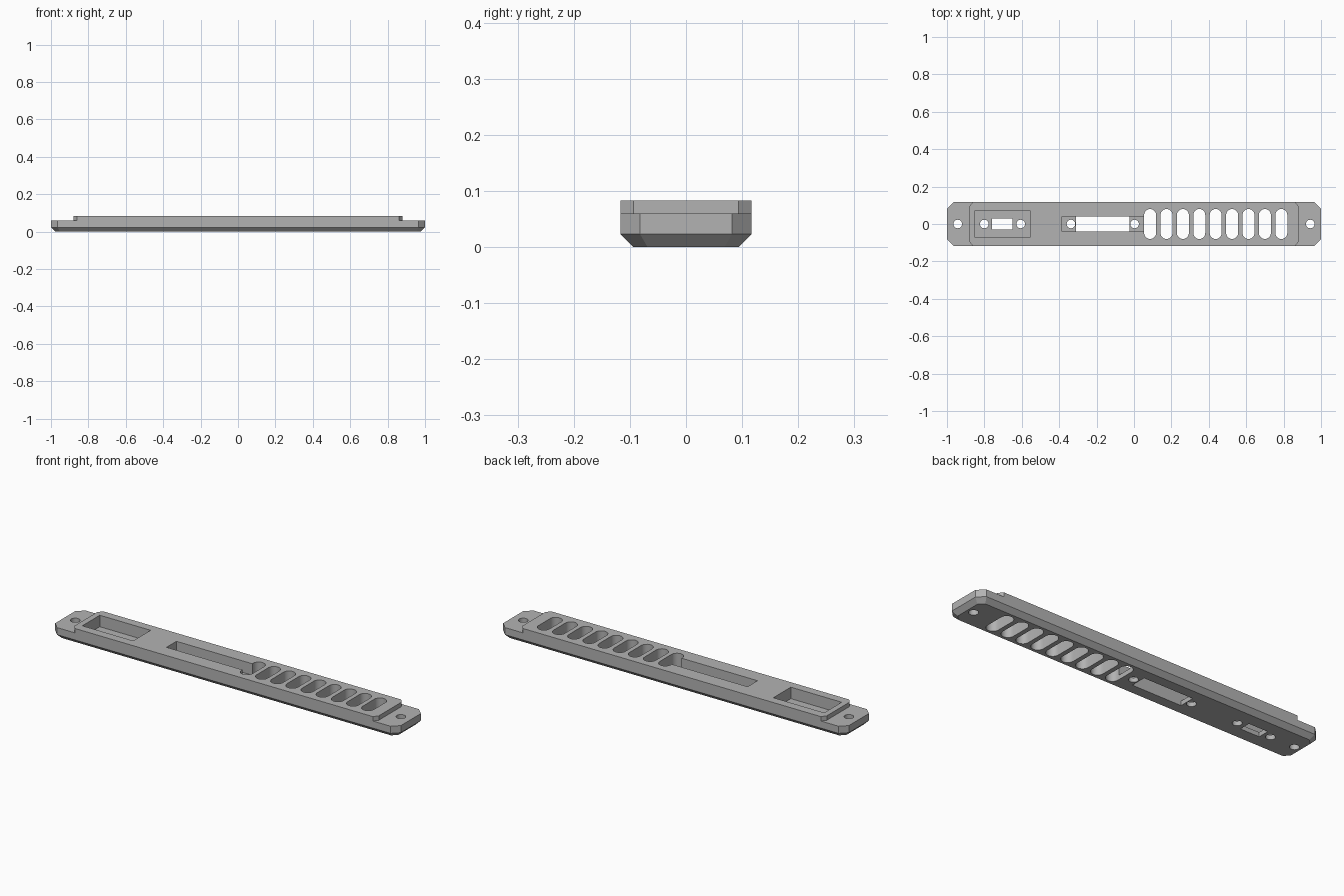
import bpy, bmesh, math

cube = bpy.data.objects.get("Cube")
if cube:
    bpy.data.objects.remove(cube, do_unlink=True)

TOP, STEP, FLOOR = 0.083, 0.06, 0.023

gray = bpy.data.materials.new("light gray")
gray.use_nodes = True
color = (0.45, 0.45, 0.45, 1)
gray.diffuse_color = color
gray.node_tree.nodes["Principled BSDF"].inputs["Base Color"].default_value = color


def loft(name, rings):
    """Closed solid from stacked rings, each (outline points, z)."""
    bm = bmesh.new()
    loops = [[bm.verts.new((x, y, z)) for x, y in pts] for pts, z in rings]
    n = len(loops[0])
    for low, high in zip(loops, loops[1:]):
        for i in range(n):
            j = (i + 1) % n
            bm.faces.new((low[i], low[j], high[j], high[i]))
    bm.faces.new(loops[0][::-1])
    bm.faces.new(loops[-1])
    bmesh.ops.recalc_face_normals(bm, faces=bm.faces)
    mesh = bpy.data.meshes.new(name)
    bm.to_mesh(mesh)
    bm.free()
    mesh.materials.append(gray)
    obj = bpy.data.objects.new(name, mesh)
    bpy.context.collection.objects.link(obj)
    return obj


def octagon(hx, hy, cx, cy):
    """Rectangle outline with cut corners."""
    quarter = [(hx, hy - cy), (hx - cx, hy)]
    pts = quarter + [(-x, y) for x, y in quarter[::-1]]
    return pts + [(-x, -y) for x, y in pts]


def box(x0, x1, hy, z0, z1):
    pts = [(x0, -hy), (x1, -hy), (x1, hy), (x0, hy)]
    return loft("pocket_cutter", [(pts, z0), (pts, z1)])


def slot(cx, radius, half_length, steps=12):
    """Through cutter: a rounded slot along y, or a round hole."""
    straight = half_length - radius
    pts = []
    for side in (1, -1):
        for i in range(steps + (straight > 0)):
            a = math.pi * i / steps
            pts.append((cx + side * radius * math.cos(a),
                        side * (straight + radius * math.sin(a))))
    return loft("slot_cutter", [(pts, -0.05), (pts, 0.15)])


def combine(target, other, operation):
    """Apply a boolean and remove the helper."""
    mod = target.modifiers.new("combine", "BOOLEAN")
    mod.operation, mod.solver, mod.object = operation, "EXACT", other
    bpy.context.view_layer.update()
    deps = bpy.context.evaluated_depsgraph_get()
    mesh = bpy.data.meshes.new_from_object(target.evaluated_get(deps))
    target.modifiers.clear()
    target.data = mesh
    bpy.data.objects.remove(other, do_unlink=True)


# Base plate with cut corners and a chamfered underside
wide = octagon(1, 0.117, 0.035, 0.035)
narrow = octagon(0.977, 0.094, 0.0255, 0.0255)
body = loft("mounting_plate", [(narrow, 0), (wide, FLOOR), (wide, STEP)])

# Raised deck between the two mounting ears
deck = octagon(0.88, 0.117, 0.018, 0.023)
combine(body, loft("raised_deck", [(deck, 0.04), (deck, TOP)]), "UNION")

# Small connector recess and its window
combine(body, box(-0.85, -0.556, 0.072, FLOOR, 0.15), "DIFFERENCE")
combine(body, box(-0.76, -0.65, 0.03, -0.05, 0.15), "DIFFERENCE")

# Long recess and its window
combine(body, box(-0.385, 0.056, 0.041, FLOOR, 0.15), "DIFFERENCE")
combine(body, box(-0.31, -0.025, 0.041, -0.05, 0.15), "DIFFERENCE")

# Screw holes
for x in (-0.942, -0.801, -0.606, -0.337, 0.003, 0.942):
    combine(body, slot(x, 0.023, 0.023), "DIFFERENCE")

# Row of ventilation slots
for i in range(9):
    combine(body, slot(0.086 + 0.0877 * i, 0.032, 0.08), "DIFFERENCE")

# Smooth the round walls, keep every edge sharp
bpy.ops.object.select_all(action="DESELECT")
body.select_set(True)
bpy.context.view_layer.objects.active = body
bpy.ops.object.shade_smooth_by_angle(angle=math.radians(25))
